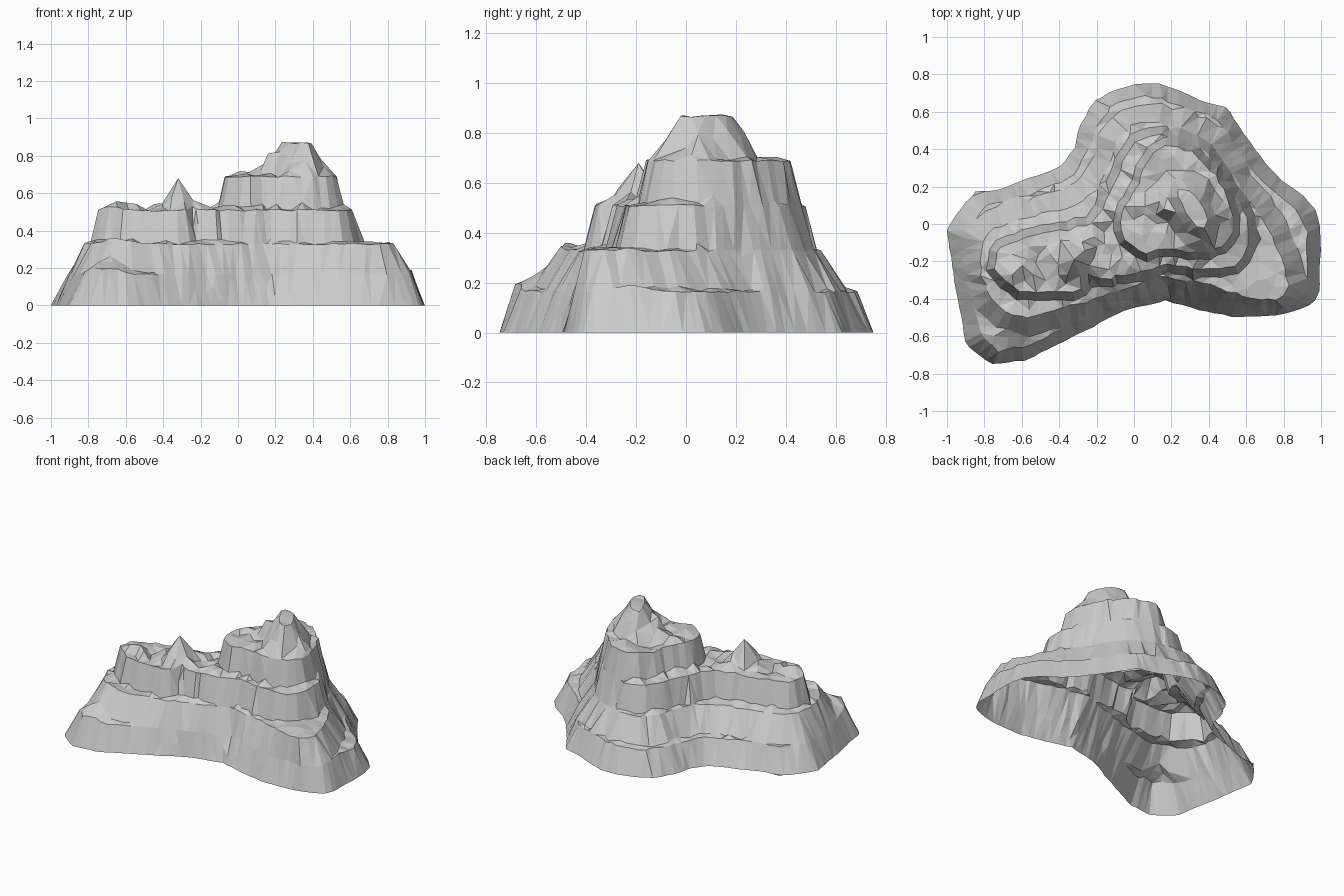
import bpy
import bmesh
import math
import random
from mathutils import Vector
from mathutils.geometry import delaunay_2d_cdt

random.seed(4)
if "Cube" in bpy.data.objects:
    bpy.data.objects.remove(bpy.data.objects["Cube"], do_unlink=True)

# Terrace outlines, counter-clockwise from the east, in hundredths of a unit
foot_line = [(100, -5), (97, 8), (90, 16), (78, 24), (66, 38), (54, 55), (50, 62), (36, 66),
             (22, 72), (14, 75), (2, 75), (-12, 71), (-22, 65), (-29, 52), (-32, 40), (-40, 30),
             (-58, 24), (-72, 18), (-84, 18), (-93, 8), (-100, -3), (-96, -30), (-90, -64),
             (-77, -75), (-58, -73), (-40, -64), (-22, -55), (-5, -46), (17, -41), (35, -46),
             (55, -50), (75, -49), (92, -45), (99, -39)]
low_line = [(93, -5), (85, 9), (70, 21), (58, 36), (46, 55), (34, 60), (12, 68), (0, 68),
            (-12, 63), (-20, 52), (-24, 40), (-32, 25), (-55, 16), (-78, 10), (-91, -3),
            (-89, -28), (-81, -60), (-72, -68), (-56, -65), (-22, -48), (17, -34), (38, -40),
            (58, -44), (80, -44), (92, -38)]
middle_line = [(76, -12), (71, 0), (60, 15), (51, 28), (43, 42), (30, 49), (14, 54), (0, 54),
               (-9, 46), (-13, 34), (-20, 18), (-35, 8), (-60, 3), (-78, -4), (-82, -12),
               (-81, -30), (-74, -44), (-60, -50), (-42, -46), (-20, -40), (-2, -33), (17, -28),
               (38, -32), (58, -38), (74, -41), (82, -36), (82, -24)]
upper_line = [(63, -6), (58, 8), (50, 22), (41, 37), (28, 44), (13, 48), (2, 46), (-6, 36),
              (-9, 24), (-15, 11), (-22, 0), (-40, -4), (-60, -8), (-73, -14), (-74, -26),
              (-64, -35), (-45, -37), (-28, -35), (-24, -26), (-18, -30), (5, -25), (17, -22),
              (35, -24), (55, -22)]
shoulder_line = [(54, 0), (50, 12), (44, 26), (34, 37), (20, 42), (10, 39), (4, 28), (0, 16),
                 (-5, 8), (-7, 0), (-4, -10), (6, -15), (20, -14), (38, -15), (50, -11)]
summit_line = [(41, -1), (37, 9), (30, 18), (25, 20), (23, 16), (26, 8), (32, -1), (38, -3)]

LINES = [foot_line, low_line, middle_line, upper_line, shoulder_line, summit_line]
HEIGHTS = [0, .165, .33, .51, .69, .87]
CLIFF_RUN = [1, .1, .045, .04, .11]        # horizontal depth of each cliff
LEDGE_RISE = [1, .12, .08, .12, .15]       # share of each step climbed by its ledge
# Peaks, swellings and one gully: x, y, height, width
CRAGS = [(-.32, -.19, .14, .08), (-.65, -.27, .03, .08), (.16, .08, .07, .06),
         (-.68, -.56, .06, .1), (-.74, -.64, .025, .08), (.93, -.22, .03, .1),
         (.12, .27, -.05, .07)]


def resample(line, step, rough):
    """Walk round a closed line in even steps, pushing each point in or out."""
    pts = [Vector(p) / 100 for p in line]
    sides = list(zip(pts, pts[1:] + pts[:1]))
    total = sum((b - a).length for a, b in sides)
    count = round(total / step)
    marks = [(i + random.uniform(-.25, .25)) * total / count for i in range(count)]
    out, walked = [], 0
    for a, b in sides:
        d = b - a
        normal = Vector((d.y, -d.x)).normalized()
        for m in marks:
            if walked <= m < walked + d.length:
                out.append(a + d * ((m - walked) / d.length) + normal * random.uniform(-rough, rough))
        walked += d.length
    return out


def distance(loop, x, y):
    """Distance to a loop, and whether the point is inside it."""
    best, inside = 9, False
    ax, ay = loop[-1]
    for bx, by in loop:
        dx, dy = bx - ax, by - ay
        t = max(0, min(1, ((x - ax) * dx + (y - ay) * dy) / (dx * dx + dy * dy)))
        best = min(best, math.hypot(ax + dx * t - x, ay + dy * t - y))
        if (ay > y) != (by > y) and x < ax + (y - ay) * dx / dy:
            inside = not inside
        ax, ay = bx, by
    return best, inside


def terrain(x, y):
    """Height, terrace number, nearness to a terrace edge, and cliff flag."""
    found = [distance(loop, x, y) for loop in flat_loops]
    level = max([k for k, (d, inside) in enumerate(found) if inside], default=0)
    outer = found[level][0]
    if level == len(LINES) - 1:
        return HEIGHTS[-1], level, outer, False
    inner = found[level + 1][0]
    gap = outer + inner
    climb = max(0, 1 - inner / min(CLIFF_RUN[level], gap * .75))
    share = LEDGE_RISE[level]
    rise = HEIGHTS[level + 1] - HEIGHTS[level]
    z = HEIGHTS[level] + rise * (share * outer / gap + (1 - share) * climb)
    return z, level, min(outer, inner), climb > .05


ROUGHNESS = [.003, .008, .009, .01, .012, .008]
loops = [resample(line, .046, rough) for line, rough in zip(LINES, ROUGHNESS)]
flat_loops = [[(p.x, p.y) for p in loop] for loop in loops]

# Terrace edges become fixed edges of the triangulation
points, edges = [], []
for loop in loops:
    start, n = len(points), len(loop)
    edges += [(start + i, start + (i + 1) % n) for i in range(n)]
    points += loop


def add_point(p, spacing):
    if all((p - q).length > spacing for q in points):
        points.append(p)


# Tips of the crags
for x, y, *_ in CRAGS:
    add_point(Vector((x, y)), .02)

# Cliff feet, set outwards from each terrace edge
for k, loop in enumerate(loops[2:], 1):
    for i, p in enumerate(loop):
        d = loop[(i + 1) % len(loop)] - loop[i - 1]
        out = Vector((d.y, -d.x)).normalized()
        add_point(p + out * CLIFF_RUN[k] * random.uniform(.9, 1.1), .02)

# Loose rocks scattered over ledges and the high crags
for i in range(2200):
    p = Vector((random.uniform(-1, 1), random.uniform(-.75, .75)))
    z, level, edge, cliff = terrain(p.x, p.y)
    if level and edge > .015 and (level > 3 or not cliff):
        add_point(p, .042)

verts, _, faces, *_ = delaunay_2d_cdt(points, edges, [], 1, 1e-5)

# Mountain shell, open underneath
bm = bmesh.new()
for p in verts:
    z, level, edge, cliff = terrain(p.x, p.y)
    if distance(flat_loops[0], p.x, p.y)[0] < .003:
        z = 0
    else:
        if edge < .003:
            z += random.uniform(-.006, .004)
        elif level < 5:
            z += random.uniform(-.025, .025) if level > 2 else random.uniform(-.012, .01)
        for cx, cy, size, width in CRAGS:
            z += size * math.exp(-((p.x - cx) ** 2 + (p.y - cy) ** 2) / width ** 2)
    bm.verts.new((p.x, p.y, min(z, HEIGHTS[-1] + .005)))
bm.verts.ensure_lookup_table()
for face in faces:
    bm.faces.new([bm.verts[i] for i in face])
bm.normal_update()
bmesh.ops.reverse_faces(bm, faces=[f for f in bm.faces if f.normal.z < 0])

mesh = bpy.data.meshes.new("mountain")
bm.to_mesh(mesh)
bm.free()
mountain = bpy.data.objects.new("mountain", mesh)
bpy.context.collection.objects.link(mountain)

# Plain grey stone
stone = bpy.data.materials.new("grey_stone")
stone.use_nodes = True
grey = (.6, .6, .6, 1)
stone.diffuse_color = grey
stone.node_tree.nodes["Principled BSDF"].inputs["Base Color"].default_value = grey
mesh.materials.append(stone)
